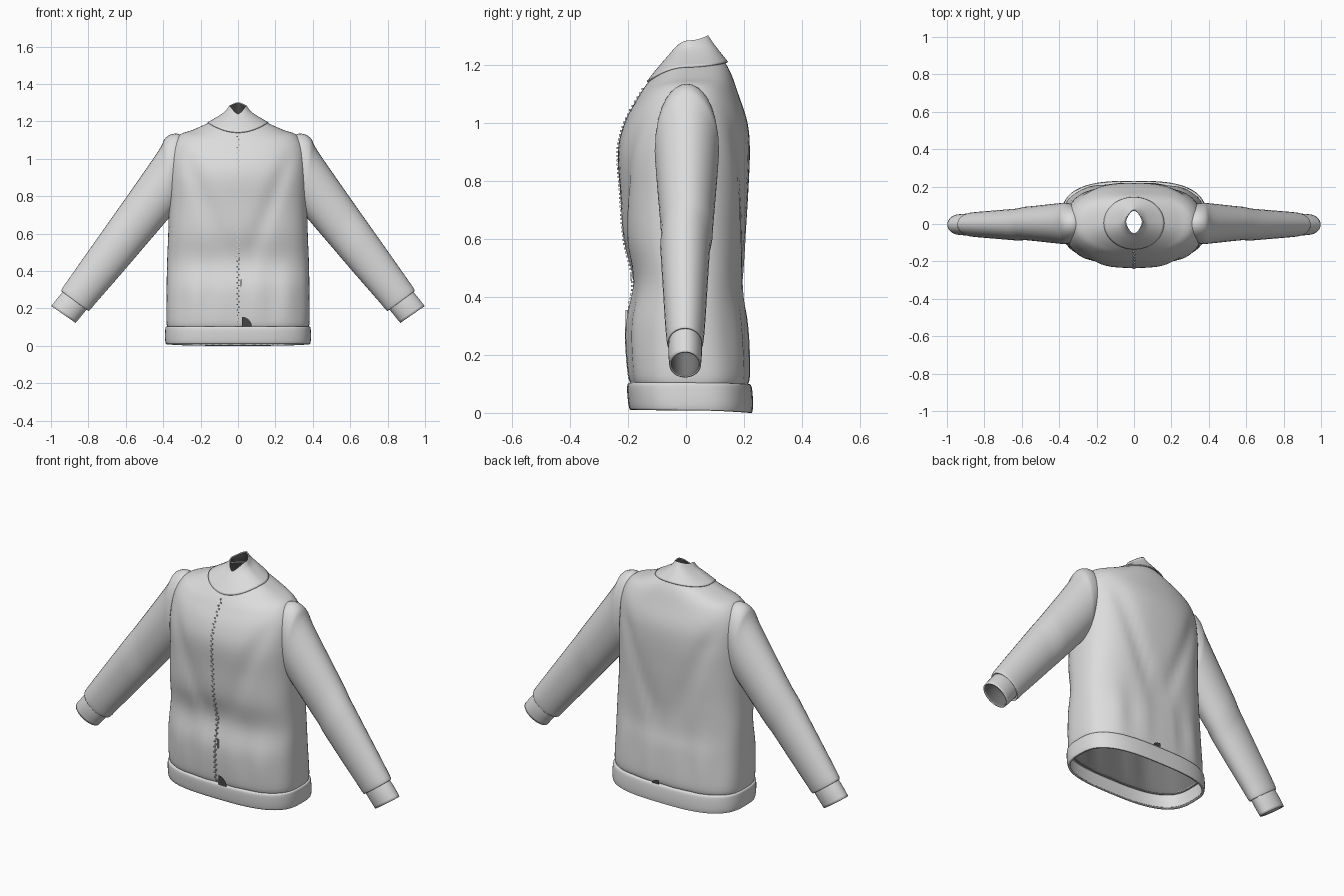
import bpy, bmesh, math
from mathutils import Vector

cube = bpy.data.objects.get("Cube")
if cube:
    bpy.data.objects.remove(cube)


def make_material(name, value):
    mat = bpy.data.materials.new(name)
    mat.use_nodes = True
    colour = (value, value, value, 1)
    mat.diffuse_color = colour
    mat.node_tree.nodes["Principled BSDF"].inputs["Base Color"].default_value = colour
    return mat


CLOTH = make_material("grey cloth", 0.72)
LINING = make_material("dark lining", 0.18)
GAP = make_material("dark gap", 0.06)


def spline(rows, steps):
    """Smooth rows of numbers with a Catmull-Rom curve."""
    out = []
    for i in range(len(rows) - 1):
        a, b = rows[max(i - 1, 0)], rows[i]
        c, d = rows[i + 1], rows[min(i + 2, len(rows) - 1)]
        for s in range(steps):
            t = s / steps
            out.append([0.5 * (2 * q + (r - p) * t + (2 * p - 5 * q + 4 * r - w) * t * t
                               + (3 * q - p - 3 * r + w) * t ** 3)
                        for p, q, r, w in zip(a, b, c, d)])
    return out + [list(rows[-1])]


def finish(name, bm, mats, thickness=0, smooth=True):
    mesh = bpy.data.meshes.new(name)
    bm.to_mesh(mesh)
    bm.free()
    for mat in mats:
        mesh.materials.append(mat)
    obj = bpy.data.objects.new(name, mesh)
    bpy.context.collection.objects.link(obj)
    if thickness:
        mod = obj.modifiers.new("thickness", "SOLIDIFY")
        mod.thickness = thickness
        mod.offset = -1
        mod.material_offset = len(mats) - 1
    if smooth:
        bpy.ops.object.select_all(action="DESELECT")
        obj.select_set(True)
        bpy.context.view_layer.objects.active = obj
        bpy.ops.object.shade_smooth_by_angle(angle=math.radians(50))


def loft(name, rings, thickness, mats=(CLOTH, LINING)):
    bm = bmesh.new()
    loops = [[bm.verts.new(p) for p in ring] for ring in rings]
    outward = 0
    for low, high in zip(loops, loops[1:]):
        middle = sum((v.co for v in low + high), Vector()) / (2 * len(low))
        for i in range(len(low)):
            j = (i + 1) % len(low)
            face = bm.faces.new((low[i], low[j], high[j], high[i]))
            face.normal_update()
            outward += face.normal.dot(face.calc_center_median() - middle)
    if outward < 0:
        bmesh.ops.reverse_faces(bm, faces=bm.faces[:])
    finish(name, bm, mats, thickness)


def power(v, e):
    return math.copysign(abs(v) ** e, v)


def body_ring(row, folds=False, count=72):
    """Row: half width, front y, front z, back y, back z, side z, squareness."""
    hx, yf, zf, yb, zb, zs, n = row
    ring = []
    for k in range(count):
        a = math.tau * k / count
        x, v = hx * power(math.cos(a), 2 / n), power(math.sin(a), 2 / n)
        y = (yf + yb) / 2 + v * (yb - yf) / 2
        z = zs + v * v * ((zb if v > 0 else zf) - zs)
        if folds:
            # slanting drape from the shoulders, and gathers above the hem
            u = (abs(x) - 0.05 - 0.4 * (z - 0.45)) / 0.045
            strength = max(0, min(1, (z - 0.3) * 4, (1.08 - z) * 6))
            dent = 0.014 * math.exp(-u * u) * strength
            dent += 0.006 * math.sin(x * 38 + 1) * max(0, 1 - abs(z - 0.25) * 4)
            y -= v * dent
        ring.append((x, y, z))
    return ring


# torso
torso_rows = [
    (0.372, -0.18, 0.09, 0.205, 0.09, 0.09, 2.9),
    (0.383, -0.197, 0.13, 0.218, 0.13, 0.13, 2.9),
    (0.382, -0.205, 0.3, 0.21, 0.3, 0.3, 2.8),
    (0.379, -0.184, 0.45, 0.198, 0.42, 0.45, 2.7),
    (0.373, -0.215, 0.6, 0.205, 0.6, 0.6, 2.6),
    (0.37, -0.226, 0.75, 0.214, 0.75, 0.75, 2.5),
    (0.37, -0.235, 0.9, 0.22, 0.9, 0.92, 2.4),
    (0.358, -0.212, 1.0, 0.212, 1.0, 1.05, 2.3),
    (0.315, -0.17, 1.08, 0.18, 1.1, 1.125, 2.3),
    (0.24, -0.145, 1.12, 0.155, 1.17, 1.155, 2.2),
    (0.15, -0.122, 1.15, 0.13, 1.215, 1.195, 2),
]
torso_path = spline(torso_rows, 5)
loft("torso", [body_ring(r, True) for r in torso_path], 0.005)

# collar narrowing to the neck opening, its lower edge lapping over the torso
collar_rows = [
    (0.162, -0.136, 1.142, 0.145, 1.21, 1.195, 2),
    (0.105, -0.1, 1.187, 0.113, 1.25, 1.228, 2),
    (0.066, -0.07, 1.222, 0.09, 1.28, 1.256, 1.8),
    (0.047, -0.054, 1.24, 0.076, 1.302, 1.284, 1.6),
]
loft("collar", [body_ring(r) for r in spline(collar_rows, 4)], 0.006)

# waistband
hem_rows = [
    (0.374, -0.185, 0.014, 0.217, 0.004, 0.012, 2.9),
    (0.386, -0.194, 0.012, 0.228, 0.001, 0.01, 2.9),
    (0.39, -0.2, 0.04, 0.231, 0.035, 0.04, 2.9),
    (0.389, -0.203, 0.085, 0.228, 0.08, 0.085, 2.9),
    (0.386, -0.199, 0.102, 0.222, 0.098, 0.102, 2.9),
    (0.373, -0.187, 0.104, 0.209, 0.1, 0.104, 2.9),
]
loft("waistband", [body_ring(r) for r in spline(hem_rows, 3)], 0.008, (CLOTH,))


def sleeve_ring(row, side, count=32):
    """Row: outer x, outer z, inner x, inner z, half depth."""
    ox, oz, ix, iz, depth = row
    ring = []
    for k in range(count):
        a = math.tau * k / count
        t = math.cos(a) / 2
        ring.append((side * ((ox + ix) / 2 + (ox - ix) * t),
                     depth * math.sin(a) - 0.003 + 0.006 * (oz > 0.7),
                     (oz + iz) / 2 + (oz - iz) * t))
    return ring


# sleeves and cuffs
sleeve_rows = [
    (0.27, 1.1, 0.28, 0.9, 0.07),
    (0.325, 1.134, 0.31, 0.8, 0.098),
    (0.385, 1.114, 0.34, 0.72, 0.11),
    (0.43, 1.035, 0.372, 0.68, 0.108),
    (0.60, 0.79, 0.50, 0.53, 0.092),
    (0.78, 0.535, 0.65, 0.355, 0.078),
    (0.91, 0.35, 0.755, 0.235, 0.068),
    (0.944, 0.298, 0.795, 0.188, 0.062),
    (0.935, 0.29, 0.805, 0.195, 0.055),
]
cuff_rows = [
    (0.927, 0.3, 0.798, 0.208, 0.056),
    (0.965, 0.255, 0.833, 0.165, 0.058),
    (0.998, 0.212, 0.868, 0.122, 0.055),
]
for side, word in ((1, "left"), (-1, "right")):
    loft(word + "_sleeve", [sleeve_ring(r, side) for r in spline(sleeve_rows, 5)], 0.004)
    loft(word + "_cuff", [sleeve_ring(r, side) for r in spline(cuff_rows, 3)], 0.007)


# zip teeth, pull and stop along the front middle
def front_y(z):
    for a, b in zip(torso_path, torso_path[1:]):
        if a[2] <= z <= b[2]:
            return a[1] + (b[1] - a[1]) * (z - a[2]) / (b[2] - a[2])
    return torso_path[-1][1]


def add_box(bm, centre, size):
    new = bmesh.ops.create_cube(bm, size=1)["verts"]
    bmesh.ops.scale(bm, verts=new, vec=size)
    bmesh.ops.translate(bm, verts=new, vec=centre)


teeth = bmesh.new()
total = 70
for k in range(total):
    z = 0.12 + 1.01 * k / total
    add_box(teeth, (0.004 * (-1) ** k, front_y(z), z), (0.007, 0.01, 0.007))
finish("zip_teeth", teeth, (CLOTH,), smooth=False)

pull = bmesh.new()
for x, z, height in ((0.018, 0.33, 0.05), (0.008, 0.465, 0.02)):
    add_box(pull, (x, front_y(z) - 0.003, z), (0.008, 0.006, height))
finish("zip_pull", pull, (CLOTH,), smooth=False)


# small open gaps where the torso meets the waistband
def gap_plate(name, x, y, width, height):
    bm = bmesh.new()
    points = [(x, y, 0.1)]
    for k in range(6):
        a = k / 5 * math.pi / 2
        points.append((x + width * math.sin(a), y, 0.1 + height * math.cos(a)))
    bm.faces.new([bm.verts.new(p) for p in points])
    finish(name, bm, (GAP,), smooth=False)


gap_plate("front_gap", 0.022, -0.206, 0.052, 0.055)
gap_plate("back_gap", 0.01, 0.224, 0.045, 0.022)
